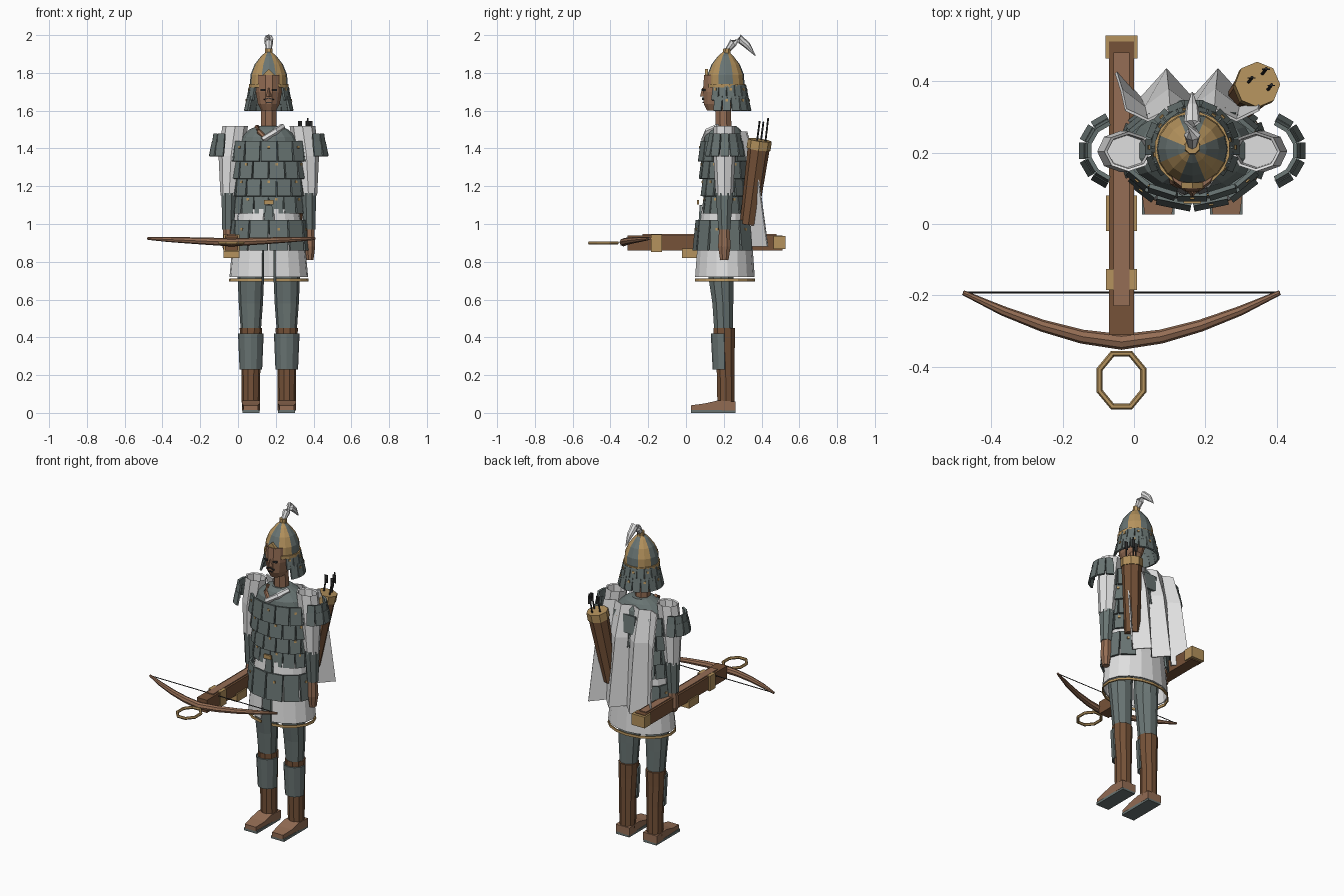
import bpy, bmesh, math
from mathutils import Matrix, Vector

cube = bpy.data.objects.get("Cube")
if cube:
    bpy.data.objects.remove(cube)

CX, CY = 0.163, 0.205          # axis of the figure
FRONT = -math.pi / 2


def material(name, rgb):
    m = bpy.data.materials.new(name)
    m.use_nodes = True
    m.diffuse_color = (*rgb, 1)
    m.node_tree.nodes["Principled BSDF"].inputs["Base Color"].default_value = (*rgb, 1)
    return m


STEEL = material("grey_steel", (0.14, 0.175, 0.17))
WHITE = material("white_cloth", (0.74, 0.74, 0.74))
GOLD = material("dull_gold", (0.46, 0.29, 0.11))
BROWN = material("brown_leather", (0.18, 0.085, 0.04))
SKIN = material("tan_skin", (0.30, 0.155, 0.09))
DARK = material("dark_grey", (0.03, 0.03, 0.03))


class Part:
    """Collects geometry for one object."""

    def __init__(self, name, *mats):
        self.name, self.mats, self.bm = name, mats, bmesh.new()

    def box(self, loc, size, rot=Matrix(), mi=0):
        m = Matrix.Translation(loc) @ rot @ Matrix.Diagonal((*size, 1))
        made = bmesh.ops.create_cube(self.bm, size=1, matrix=m)
        for f in {f for v in made["verts"] for f in v.link_faces}:
            f.material_index = mi

    def bridge(self, rings, closed, caps, rule):
        n = len(rings[0])
        for k in range(len(rings) - 1):
            for i in range(n if closed else n - 1):
                j = (i + 1) % n
                f = self.bm.faces.new((rings[k][i], rings[k][j], rings[k + 1][j], rings[k + 1][i]))
                f.material_index = rule(i)
        if caps:
            self.bm.faces.new(rings[0][::-1]).material_index = rule(0)
            self.bm.faces.new(rings[-1]).material_index = rule(0)

    def loft(self, rings, n=8, start=None, sweep=None, caps=True, rule=lambda i: 0):
        """Horizontal ellipses (x, y, z, rx, ry); a sweep leaves it open."""
        closed = sweep is None
        start = FRONT + math.pi / n if start is None else start
        step = math.tau / n if closed else sweep / (n - 1)
        vs = [[self.bm.verts.new((x + rx * math.cos(start + i * step),
                                  y + ry * math.sin(start + i * step), z))
               for i in range(n)] for x, y, z, rx, ry in rings]
        self.bridge(vs, closed, caps and closed, rule)

    def tube(self, path, radii, n=8, loop=False, mi=0):
        pts = [Vector(p) for p in path]
        rings = []
        for k, p in enumerate(pts):
            a, b = (pts[k - 1], pts[(k + 1) % len(pts)]) if loop else \
                (pts[max(k - 1, 0)], pts[min(k + 1, len(pts) - 1)])
            t = (b - a).normalized()
            side = t.cross(Vector((0, 0, 1)) if abs(t.z) < 0.6 else Vector((0, 1, 0))).normalized()
            up = side.cross(t)
            r = radii[k] if isinstance(radii, list) else radii
            rings.append([self.bm.verts.new(p + r * (math.cos(q) * side + math.sin(q) * up))
                          for q in (math.tau * i / n for i in range(n))])
        self.bridge(rings + rings[:1] if loop else rings, True, not loop, lambda i: mi)

    def plates(self, n, c, rx, ry, z, h, tilt, keep=lambda a: True, phase=0.0, rivets=2):
        """Ring of hanging scales; a is the angle away from the front."""
        for i in range(n):
            t = FRONT + (i + phase) * math.tau / n
            a = abs((t - FRONT + math.pi) % math.tau - math.pi)
            if not keep(a):
                continue
            w = 0.95 * math.tau / n * math.hypot(rx * math.sin(t), ry * math.cos(t))
            yaw = math.atan2(math.sin(t) / ry, math.cos(t) / rx)
            rot = Matrix.Rotation(yaw, 4, "Z") @ Matrix.Rotation(-tilt, 4, "Y")
            p = Vector((c[0] + rx * math.cos(t), c[1] + ry * math.sin(t), z))
            self.box(p, (0.012, w, h), rot)
            if rivets and i % rivets == 0:
                self.box(p + rot @ Vector((0.006, 0, h * 0.2)), (0.008, 0.013, 0.013), rot, 1)

    def done(self, thick=0):
        bmesh.ops.recalc_face_normals(self.bm, faces=self.bm.faces)
        me = bpy.data.meshes.new(self.name)
        self.bm.to_mesh(me)
        for m in self.mats:
            me.materials.append(m)
        ob = bpy.data.objects.new(self.name, me)
        bpy.context.collection.objects.link(ob)
        if thick:
            mod = ob.modifiers.new("Thickness", "SOLIDIFY")
            mod.thickness, mod.offset = thick, 0


# Legs, boots, shin guards, shoes; arms and shoulder scales
for s, side in ((-1, "right"), (1, "left")):
    x = CX + s * 0.095
    p = Part(side + "_leg", STEEL)
    p.loft([(x, 0.2, 0.42, 0.052, 0.052), (x, 0.195, 0.58, 0.064, 0.058),
            (x, 0.185, 0.72, 0.07, 0.07), (x, 0.2, 0.95, 0.07, 0.08)], 10)
    p.done()
    p = Part(side + "_boot", BROWN)
    p.loft([(x, 0.212, 0.04, 0.048, 0.048), (x, 0.21, 0.23, 0.05, 0.05),
            (x, 0.203, 0.36, 0.056, 0.058), (x, 0.203, 0.45, 0.059, 0.06)], 10)
    p.done()
    p = Part(side + "_shin_guard", STEEL)
    p.loft([(x, 0.205, 0.23, 0.056, 0.06), (x, 0.203, 0.42, 0.064, 0.068)],
           7, math.pi, math.pi)
    p.done(0.008)
    p = Part(side + "_shoe", SKIN, STEEL)
    outline = [(0.026, 0.012), (0.026, 0.04), (0.1, 0.05), (0.17, 0.066), (0.262, 0.06), (0.262, 0.012)]
    rings = [[p.bm.verts.new((x + e * (0.038 if y < 0.1 else 0.048), y, z)) for y, z in outline]
             for e in (-1, 1)]
    p.bridge(rings, True, True, lambda i: 0)
    p.box((x, 0.144, 0.008), (0.09, 0.236, 0.016), mi=1)
    p.done()

    def arm(off, z, r, ry=None):
        return (CX + s * off, 0.203, z, r, ry or r)
    p = Part(side + "_sleeve", WHITE)
    p.loft([arm(0.21, 1.15, 0.046), arm(0.2, 1.36, 0.066, 0.058), arm(0.178, 1.52, 0.068, 0.056),
            arm(0.178, 1.515, 0.06, 0.048), arm(0.182, 1.46, 0.055, 0.045)], start=0)
    p.done()
    p = Part(side + "_forearm", STEEL)
    p.loft([arm(0.215, 0.97, 0.034), arm(0.212, 1.165, 0.042, 0.05)])
    p.done()
    p = Part(side + "_hand", SKIN)
    p.loft([arm(0.218, 0.81 if s > 0 else 0.85, 0.02, 0.024), arm(0.218, 0.88, 0.03, 0.036),
            arm(0.215, 0.98, 0.028, 0.03)])
    p.done()
    p = Part(side + "_shoulder_scales", STEEL, GOLD)
    centre = (CX + s * 0.21, 0.205)
    p.plates(12, centre, 0.083, 0.083, 1.44, 0.075, 0.15, lambda a: 0.5 < a < 2.7, rivets=0)
    p.plates(12, centre, 0.094, 0.094, 1.395, 0.075, 0.2, lambda a: 0.5 < a < 2.7, rivets=0)
    for f in [f for f in p.bm.faces if s * (f.calc_center_median().x - centre[0]) < 0.005]:
        p.bm.faces.remove(f)
    p.done()

# Cuirass with rows of scales
p = Part("cuirass", STEEL)
p.loft([(CX, CY, z, rx, ry) for z, rx, ry in ((1.04, 0.155, 0.11), (1.2, 0.162, 0.113), (1.38, 0.178, 0.12),
        (1.46, 0.15, 0.108), (1.5, 0.105, 0.085), (1.52, 0.06, 0.06))], 16)
p.done()
p = Part("cuirass_scales", STEEL, GOLD)
for row in range(4):
    r = 0.195 - 0.007 * row
    p.plates(14, (CX, CY), r, r - 0.066, 1.385 - 0.092 * row, 0.108, 0.13, phase=row % 2 / 2)
p.box((CX, 0.064, 1.115), (0.05, 0.012, 0.025), mi=1)
p.done()
p = Part("centre_flap", STEEL)
p.loft([(CX, 0.068, 0.95, 0.045, 0.008), (CX, 0.078, 1.1, 0.025, 0.008)], 4, math.pi / 4)
p.done()

# Skirt, hem and hanging scales
gap = math.radians(10)
sweep = math.tau - 2 * gap
p = Part("skirt", WHITE)
p.loft([(CX, CY, 0.72, 0.205, 0.155), (CX, CY, 0.9, 0.188, 0.142), (CX, CY, 1.08, 0.155, 0.118)],
       17, FRONT + gap, sweep)
p.done(0.008)
p = Part("skirt_hem", GOLD)
p.loft([(CX, CY, 0.695, 0.208, 0.157), (CX, CY, 0.71, 0.206, 0.156)], 17, FRONT + gap, sweep)
p.done(0.008)
p = Part("skirt_scales", STEEL, GOLD)
p.plates(12, (CX, CY), 0.2, 0.152, 0.94, 0.16, 0.1, lambda a: a < 2.7, phase=0.5)
p.done()

# Neck, head and face
p = Part("head", SKIN, DARK)
p.loft([(CX, 0.2, 1.48, 0.046, 0.045), (CX, 0.195, 1.64, 0.043, 0.045)])
p.loft([(CX, y, z, rx, ry) for y, z, rx, ry in ((0.165, 1.6, 0.04, 0.055), (0.17, 1.635, 0.06, 0.078),
        (0.178, 1.7, 0.072, 0.092), (0.185, 1.79, 0.072, 0.092))], 12)
p.loft([(CX, 0.09, 1.675, 0.014, 0.016), (CX, 0.095, 1.72, 0.006, 0.01)], 4, 0)
for s in (-1, 1):
    p.box((CX + s * 0.03, 0.092, 1.71), (0.026, 0.012, 0.01), Matrix.Rotation(s * 0.35, 4, "Z"), 1)
    p.box((CX + s * 0.014, 0.09, 1.662), (0.026, 0.009, 0.006), Matrix.Rotation(s * 0.3, 4, "Y"), 1)
p.box((CX, 0.092, 1.643), (0.03, 0.009, 0.006), mi=1)
p.done()
p = Part("collar", WHITE, SKIN)
p.tube([(0.235, 0.17, 1.515), (0.2, 0.115, 1.49), (0.13, 0.096, 1.445)], 0.017, 6)
p.tube([(0.1, 0.16, 1.515), (0.11, 0.12, 1.49), (0.145, 0.102, 1.455)], 0.013, 6, mi=1)
p.done()

# Helmet with wedge panels, rim, finial, badge and neck guard
p = Part("helmet", STEEL, GOLD)
p.loft([(CX, 0.21, z, r, r) for z, r in ((1.73, 0.1), (1.79, 0.097), (1.845, 0.075), (1.89, 0.04), (1.91, 0.016))],
       16, FRONT - math.pi / 8, rule=lambda i: i // 2 % 2)
p.done()
p = Part("helmet_trim", GOLD)
p.loft([(CX, 0.21, 1.722, 0.106, 0.106), (CX, 0.21, 1.742, 0.106, 0.106)], 16)
p.loft([(CX, 0.215, 1.885, 0.032, 0.032), (CX, 0.215, 1.905, 0.022, 0.022), (CX, 0.218, 1.93, 0.022, 0.022)])
p.box((CX, 0.108, 1.79), (0.042, 0.016, 0.042), Matrix.Rotation(math.pi / 4, 4, "Y"))
p.done()
p = Part("plume", WHITE)
p.tube([(CX, 0.22, 1.92), (CX, 0.25, 1.96), (CX, 0.285, 1.98), (CX, 0.325, 1.945), (CX, 0.368, 1.89)],
       [0.014, 0.023, 0.024, 0.018, 0.002])
p.done()
p = Part("neck_guard_scales", STEEL, GOLD)
p.plates(16, (CX, 0.215), 0.104, 0.104, 1.695, 0.08, 0.2, lambda a: a > 0.9, 0.5)
p.plates(16, (CX, 0.215), 0.117, 0.117, 1.638, 0.08, 0.22, lambda a: a > 0.9, 0.0)
p.done()

# Pleated cape
p = Part("cape", WHITE)
rows = []
for z, y, depth, wide in ((1.49, 0.29, 0.03, 0.062), (1.3, 0.325, 0.05, 0.066), (0.88, 0.352, 0.08, 0.072)):
    rows.append([p.bm.verts.new((CX + (i - 3) * wide, y + depth * (i % 2 == 0), z)) for i in range(7)])
p.bridge(rows, False, False, lambda i: 0)
p.done(0.008)

# Quiver and arrows
low, top = Vector((0.29, 0.33, 1.0)), Vector((0.345, 0.39, 1.44))
p = Part("quiver", BROWN, GOLD)
p.tube([low, top], [0.045, 0.06])
p.tube([low.lerp(top, 0.9), top + (top - low) * 0.01], 0.064, mi=1)
p.done()
p = Part("arrows", DARK)
for dx, dy in ((-0.03, 0.0), (0.01, 0.025), (0.025, -0.02)):
    a = top + Vector((dx, dy, -0.05))
    p.tube([a, a + Vector((0.015, 0.02, 0.18 - abs(dx)))], 0.005, 5)
    p.box(a + Vector((0.014, 0.018, 0.13)), (0.022, 0.003, 0.05))
p.done()

# Crossbow
BX = -0.035
p = Part("crossbow_stock", BROWN, SKIN, GOLD)
p.box((BX, 0.1, 0.9), (0.07, 0.82, 0.08))
p.box((BX, 0.125, 0.942), (0.046, 0.71, 0.008), mi=1)
p.box((BX, -0.155, 0.898), (0.086, 0.058, 0.094), mi=2)
p.box((BX, 0.03, 0.845), (0.086, 0.1, 0.05), mi=2)
p.box((BX, 0.495, 0.902), (0.09, 0.065, 0.07), mi=2)
p.done()
p = Part("bow_limbs", SKIN)
path = [(BX + 0.443 * t, -0.33 + 0.138 * abs(t) ** 1.6, 0.903 + 0.02 * abs(t)) for t in (k / 4 for k in range(-4, 5))]
p.tube(path, [0.007 + 0.015 * (1 - abs(k) / 4) ** 0.6 for k in range(-4, 5)])
p.done()
p = Part("bow_string", DARK)
p.tube([path[0], path[-1]], 0.003, 4)
p.done()
p = Part("stirrup", GOLD)
p.tube([(BX + 0.066 * math.cos(a), -0.437 + 0.08 * math.sin(a), 0.9)
        for a in (math.pi / 8 + k * math.pi / 4 for k in range(8))], 0.009, 6, True)
p.done()
